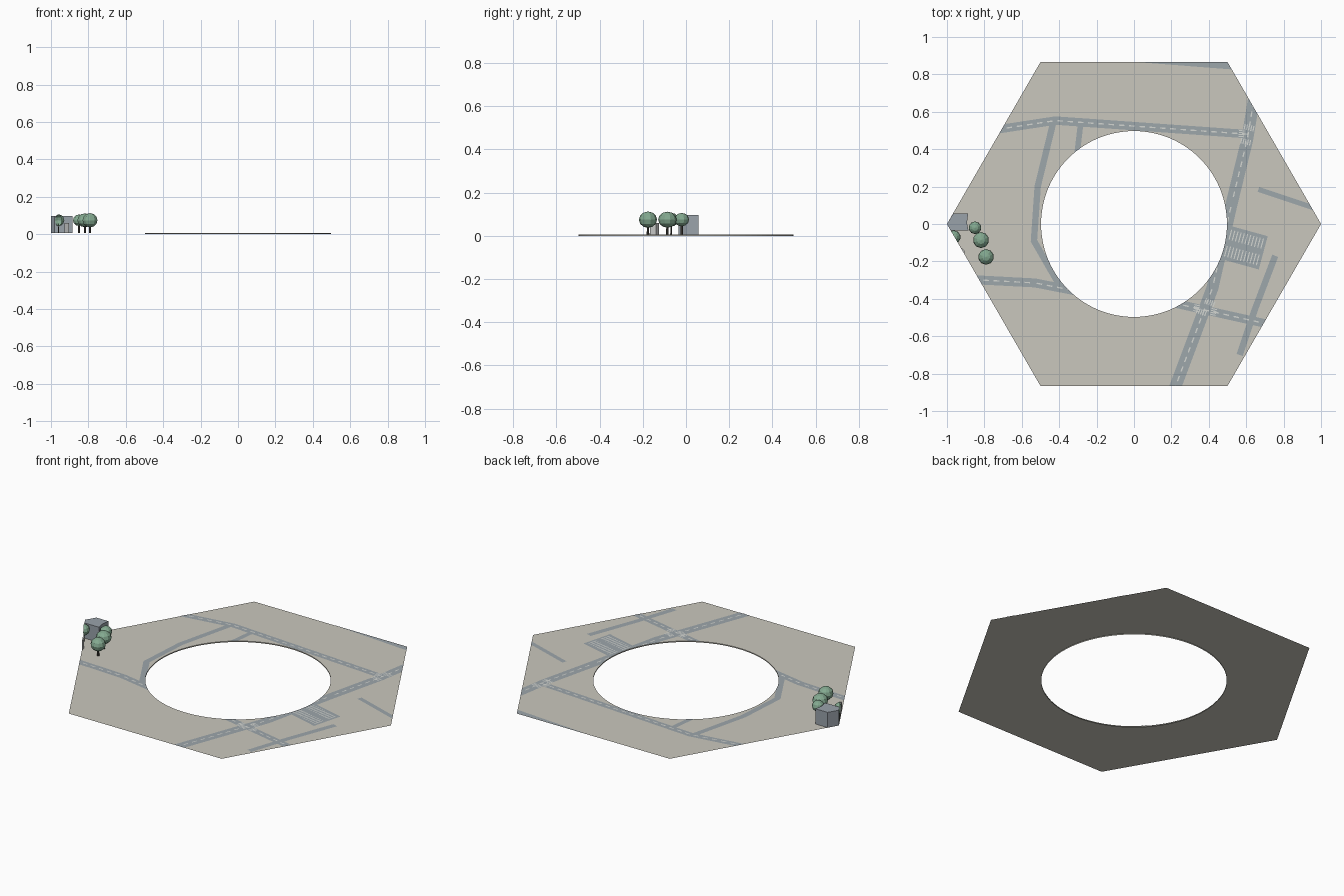
import bpy, bmesh, math
from mathutils import Vector, Matrix

if "Cube" in bpy.data.objects:
    bpy.data.objects.remove(bpy.data.objects["Cube"])

R, SEG, TOP = 0.497, 96, 0.006
HEX_A = math.sqrt(3) / 2


def mat(name, r, g, b):
    m = bpy.data.materials.new(name)
    m.diffuse_color = (r, g, b, 1)
    m.use_nodes = True
    m.node_tree.nodes["Principled BSDF"].inputs["Base Color"].default_value = m.diffuse_color
    return m


TAN = mat("ground_tan", 0.59, 0.575, 0.51)
ROAD = mat("road_grey", 0.34, 0.385, 0.41)
WHITE = mat("marking_white", 0.66, 0.68, 0.65)
BLOCK = mat("building_grey", 0.32, 0.36, 0.40)
PALE = mat("pale_wall", 0.60, 0.61, 0.60)
LEAF = mat("leaf_green", 0.23, 0.40, 0.28)
BARK = mat("bark_dark", 0.06, 0.055, 0.045)


def finish(bm, name, *mats):
    me = bpy.data.meshes.new(name)
    bm.to_mesh(me)
    bm.free()
    for m in mats:
        me.materials.append(m)
    ob = bpy.data.objects.new(name, me)
    bpy.context.collection.objects.link(ob)
    return ob


def bisect(bm, n, d, clear):
    bmesh.ops.bisect_plane(bm, geom=bm.verts[:] + bm.edges[:] + bm.faces[:], dist=1e-6,
                           plane_co=n * d, plane_no=n, clear_outer=clear)


def direction(a):
    return Vector((math.cos(a), math.sin(a), 0))


def clip_hex(bm):
    for i in range(6):
        bisect(bm, direction(math.radians(30 + 60 * i)), HEX_A, True)


def flat(name, polys, z, m):
    """Flat polygons trimmed to the hexagon and to the round hole."""
    bm = bmesh.new()
    for p in polys:
        f = bm.faces.new([bm.verts.new((q[0], q[1], z)) for q in p])
        f.normal_update()
        if f.normal.z < 0:
            f.normal_flip()
    clip_hex(bm)
    normals = [direction(2 * math.pi * (i + 0.5) / SEG) for i in range(SEG)]
    a = R * math.cos(math.pi / SEG)
    if any(v.co.xy.length < R for v in bm.verts) or len(polys) < 9:
        for n in normals:
            bisect(bm, n, a, False)
    inside = [f for f in bm.faces
              if all(f.calc_center_median().dot(n) < a for n in normals)]
    bmesh.ops.delete(bm, geom=inside, context='FACES')
    return finish(bm, name, m)


def ribbon(pts, w):
    pts = [Vector(p) for p in pts]
    left, right = [], []
    for i, p in enumerate(pts):
        d0 = (p - pts[i - 1]).normalized() if i else (pts[1] - p).normalized()
        d1 = (pts[i + 1] - p).normalized() if i < len(pts) - 1 else d0
        t = (d0 + d1).normalized()
        n = Vector((-t.y, t.x)) * (w / 2 / t.dot(d0))
        left.append(p + n)
        right.append(p - n)
    return [(left[i], right[i], right[i + 1], left[i + 1]) for i in range(len(pts) - 1)]


def dashes(pts, length=0.03, gap=0.025, w=0.007):
    out = []
    for a, b in zip(pts, pts[1:]):
        a, b = Vector(a), Vector(b)
        d = (b - a).normalized()
        s = 0.01
        while s + length < (b - a).length:
            out += ribbon([a + d * s, a + d * (s + length)], w)
            s += length + gap
    return out


def zebra(c, ang, width, n=5, length=0.03):
    """Crossing stripes that run along ang, spread across the road."""
    d = Vector((math.cos(ang), math.sin(ang)))
    s = Vector((-d.y, d.x))
    out = []
    for i in range(n):
        p = Vector(c) + s * width * ((i + 0.5) / n - 0.5)
        out += ribbon([p - d * length / 2, p + d * length / 2], width / n * 0.5)
    return out


# Hexagonal ground with a round hole and a low inner rim
bm = bmesh.new()
rings = [[], [], []]
for i in range(SEG):
    a = 2 * math.pi * i / SEG
    d = direction(a)
    k = HEX_A / math.cos((a % (math.pi / 3)) - math.pi / 6)
    for ring, r, z in zip(rings, (k, R, R), (TOP, TOP, 0)):
        ring.append(bm.verts.new((d.x * r, d.y * r, z)))
for i in range(SEG):
    j = (i + 1) % SEG
    for a, b in ((rings[0], rings[1]), (rings[1], rings[2])):
        bm.faces.new((a[i], a[j], b[j], b[i]))
finish(bm, "hexagon_ground", TAN)

# Roads: name, path, width, has centre line
roads = [
    ("north_road", [(-0.8, 0.495), (-0.42, 0.553), (0.64, 0.478)], 0.045, True),
    ("west_lane", [(-0.43, 0.55), (-0.515, 0.2), (-0.535, -0.09), (-0.4, -0.325)], 0.034, False),
    ("north_spur", [(-0.285, 0.54), (-0.305, 0.37)], 0.03, False),
    ("southwest_road", [(-0.87, -0.297), (-0.53, -0.315), (-0.3, -0.36)], 0.048, True),
    ("east_avenue", [(0.65, 0.72), (0.605, 0.45), (0.52, 0.1), (0.42, -0.34), (0.21, -0.9)], 0.064, True),
    ("southeast_road", [(0.2, -0.42), (0.76, -0.545)], 0.046, True),
    ("southeast_lane", [(0.755, -0.17), (0.645, -0.46), (0.565, -0.70)], 0.034, False),
    ("east_lane", [(0.665, 0.185), (0.98, 0.08)], 0.027, False),
]
marks = []
for name, pts, w, line in roads:
    flat(name, ribbon(pts, w), TOP + 0.001, ROAD)
    if line:
        marks += dashes(pts)
flat("north_edge_road", [[(0.0, 0.867), (0.52, 0.867), (0.54, 0.825)]], TOP + 0.001, ROAD)

# Parking lot with two rows of bay lines
o, u, v = Vector((0.515, -0.01)), Vector((0.2, -0.055)), Vector((-0.048, -0.178))
flat("parking_lot", [[o, o + u, o + u + v, o + v]], TOP + 0.0012, ROAD)
for r0, r1 in ((0.1, 0.4), (0.58, 0.9)):
    for i in range(11):
        p = o + u * (0.06 + 0.085 * i)
        marks += ribbon([p + v * r0, p + v * r1], 0.006)

# Zebra crossings at the two junctions
marks += zebra((0.615, 0.515), 1.37, 0.06) + zebra((0.597, 0.44), 1.37, 0.06)
marks += zebra((0.575, 0.483), -0.07, 0.042, 4)
marks += zebra((0.405, -0.42), 1.21, 0.06) + zebra((0.36, -0.47), 1.21, 0.06)
marks += zebra((0.425, -0.47), -0.22, 0.042, 4) + zebra((0.335, -0.45), -0.22, 0.042, 4)
flat("road_markings", marks, TOP + 0.002, WHITE)


def prism(name, pts, top, m):
    bm = bmesh.new()
    f = bm.faces.new([bm.verts.new((x, y, TOP)) for x, y in pts])
    new = bmesh.ops.extrude_face_region(bm, geom=[f])["geom"]
    bmesh.ops.translate(bm, verts=[g for g in new if isinstance(g, bmesh.types.BMVert)],
                        vec=(0, 0, top - TOP))
    bmesh.ops.recalc_face_normals(bm, faces=bm.faces[:])
    finish(bm, name, m)


# Corner building, and the sliver of a neighbour at the tile edge
prism("corner_building", [(-0.966, 0.057), (-0.887, 0.057), (-0.893, 0.005), (-0.885, -0.035),
                          (-0.98, -0.035), (-1, 0)], 0.096, BLOCK)
prism("wall_sliver", [(-0.928, -0.125), (-0.904, -0.166), (-0.908, -0.14)], 0.06, PALE)

# Low-poly trees; the westernmost is trimmed by the tile edge
for i, (x, y, r, h) in enumerate([(-0.85, -0.02, 0.034, 0.031), (-0.818, -0.086, 0.043, 0.037),
                                  (-0.791, -0.176, 0.042, 0.038), (-0.963, -0.07, 0.036, 0.032)]):
    bm = bmesh.new()
    bmesh.ops.create_uvsphere(bm, u_segments=10, v_segments=6, radius=1,
                              matrix=Matrix.Translation((x, y, 0.0745)) @ Matrix.Diagonal((r, r, h, 1)))
    n = len(bm.faces)
    bmesh.ops.create_cone(bm, cap_ends=False, segments=6, radius1=0.006, radius2=0.005, depth=0.05,
                          matrix=Matrix.Translation((x, y, TOP + 0.025)))
    for k, f in enumerate(bm.faces):
        f.material_index = int(k >= n)
    if i == 3:
        clip_hex(bm)
    finish(bm, f"tree_{i + 1}", LEAF, BARK)
